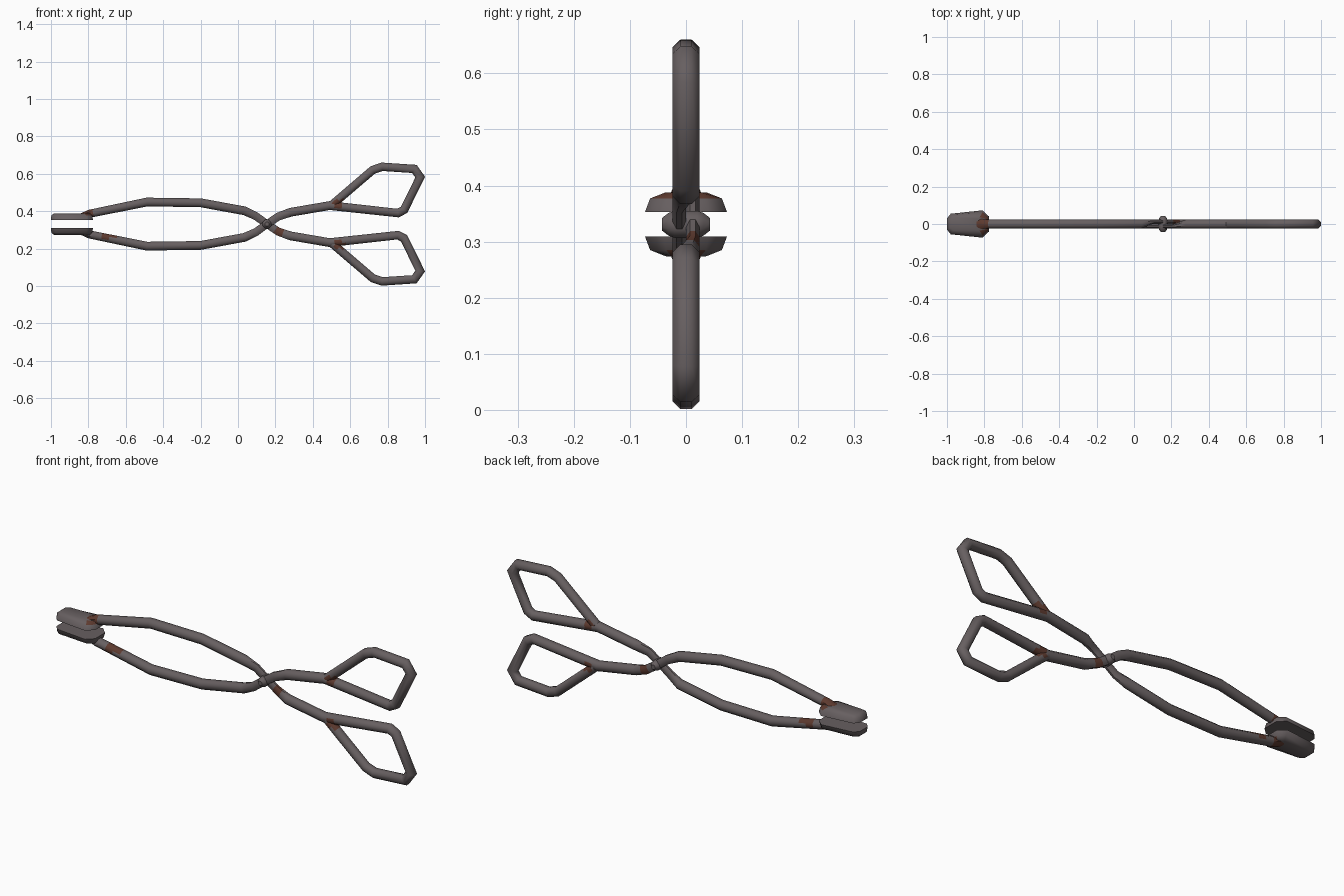
import bpy, bmesh, math
from mathutils import Vector

if "Cube" in bpy.data.objects:
    bpy.data.objects.remove(bpy.data.objects["Cube"])

MID = 0.331   # height of the pivot; the arms are half-turn copies around it
R = 0.024     # rod radius


def material(name, rgb):
    m = bpy.data.materials.new(name)
    m.diffuse_color = (*rgb, 1)
    m.use_nodes = True
    m.node_tree.nodes["Principled BSDF"].inputs["Base Color"].default_value = m.diffuse_color
    return m


IRON = material("dark iron", (0.135, 0.115, 0.118))
RUST = material("rust brown", (0.11, 0.042, 0.028))


def finish(name, bm, spots, flip):
    """Colour rust spots (centre, radii), turn the part over if asked, and make the object."""
    bmesh.ops.recalc_face_normals(bm, faces=bm.faces)
    if flip:
        for v in bm.verts:
            v.co.y, v.co.z = -v.co.y, 2 * MID - v.co.z
    for f in bm.faces:
        c = f.calc_center_median()
        f.material_index = int(any(
            sum(((c[i] - p[i]) / r[i]) ** 2 for i in range(3)) < 1 for p, r in spots))
    me = bpy.data.meshes.new(name)
    bm.to_mesh(me)
    bm.free()
    me.materials.append(IRON)
    me.materials.append(RUST)
    me.shade_smooth()
    me.set_sharp_from_angle(angle=math.radians(48))
    bpy.context.collection.objects.link(bpy.data.objects.new(name, me))


def skin(bm, rings):
    loops = [[bm.verts.new(p) for p in ring] for ring in rings]
    n = len(loops[0])
    for a, b in zip(loops, loops[1:]):
        for i in range(n):
            j = (i + 1) % n
            bm.faces.new((a[i], a[j], b[j], b[i]))
    bm.faces.new(loops[0][::-1])
    bm.faces.new(loops[-1])


def rod(name, path, cuts, spots, flip):
    """Eight-sided rod along (x, z, y offset, half width in y, half thickness)."""
    pts = [Vector(path[0])]
    for a, b in zip(path, path[1:]):
        a, b = Vector(a), Vector(b)
        ts = sorted((x - a[0]) / (b[0] - a[0]) for x in cuts)
        pts += [a.lerp(b, t) for t in ts if 0.02 < t < 0.98] + [b]
    rings = []
    for i, p in enumerate(pts):
        d0 = (pts[i] - pts[i - 1])[:2] if i else (pts[1] - pts[0])[:2]
        d1 = (pts[i + 1] - pts[i])[:2] if i < len(pts) - 1 else d0
        d0, d1 = Vector(d0).normalized(), Vector(d1).normalized()
        t = (d0 + d1).normalized()
        k = p[4] / max(t.dot(d0), 0.5)
        ring = []
        for s in range(8):
            a = math.tau * (s + 0.5) / 8
            c, w = math.cos(a) / 0.95 * k, math.sin(a) / 0.924 * p[3]
            ring.append((p[0] - t.y * c, p[2] + w, p[1] + t.x * c))
        rings.append(ring)
    bm = bmesh.new()
    skin(bm, rings)
    finish(name, bm, spots, flip)


def jaw(name, spots, flip):
    """Chamfered gripping plate built from three stacked outlines."""
    layers = [
        (0.353, [(-1, .03), (-.98, .055), (-.81, .073), (-.775, .04)]),
        (0.377, [(-.998, .027), (-.975, .05), (-.81, .064), (-.78, .035)]),
        (0.388, [(-.985, .02), (-.965, .034), (-.825, .036), (-.79, .026)]),
    ]
    bm = bmesh.new()
    skin(bm, [[(x, y, z) for x, y in half] + [(x, -y, z) for x, y in half[::-1]]
              for z, half in layers])
    finish(name, bm, spots, flip)


H = R / 2
# from the upper jaw, through the crossing, around the lower handle loop
ARM = [
    (-.845, .374, 0, .030, .012), (-.795, .386, 0, R, .022),
    (-.487, .449, 0, R, R), (-.2, .445, 0, R, R), (.035, .402, 0, R, R),
    (.095, .374, H, H, .022), (.155, MID, H, H, .021), (.215, .291, H, H, .022),
    (.28, .268, 0, R, R), (.49, .232, 0, R, R),
    (.855, .272, 0, R, .023), (.888, .255, 0, R, .023), (.974, .08, 0, R, .023),
    (.943, .036, 0, R, .023), (.77, .0245, 0, R, .023), (.72, .042, 0, R, .023),
    (.505, .226, 0, R, .023),
]
CUTS = [-.82, -.775, -.73, -.71, -.69, -.67, -.65, .2, .24, .515, .535, .555, .575]

# rust on each arm: (centre, radii)
RUST_A = [((-.80, 0, .40), (.045, .05, .035)),
          ((.225, 0, .295), (.032, .05, .035)),
          ((.545, 0, .222), (.032, .05, .026))]
RUST_B = [((-.80, .012, .262), (.045, .03, .035)),
          ((-.685, 0, .272), (.06, .04, .024)),
          ((.535, 0, .442), (.032, .05, .026))]

for name, spots, flip in (("upper", RUST_A, False), ("lower", RUST_B, True)):
    rod(name + "_jaw_arm_and_handle", ARM, CUTS, spots, flip)
    jaw(name + "_jaw_plate", spots[:1], flip)

# pivot rivet with domed heads on both sides
bm = bmesh.new()
skin(bm, [[(.155 + r * math.cos(math.tau * i / 8 + .39), y, MID + r * math.sin(math.tau * i / 8 + .39))
           for i in range(8)]
          for y, r in ((-.043, .012), (-.031, .022), (-.02, .026),
                       (.02, .026), (.031, .022), (.043, .012))])
finish("pivot_rivet", bm, [], False)
